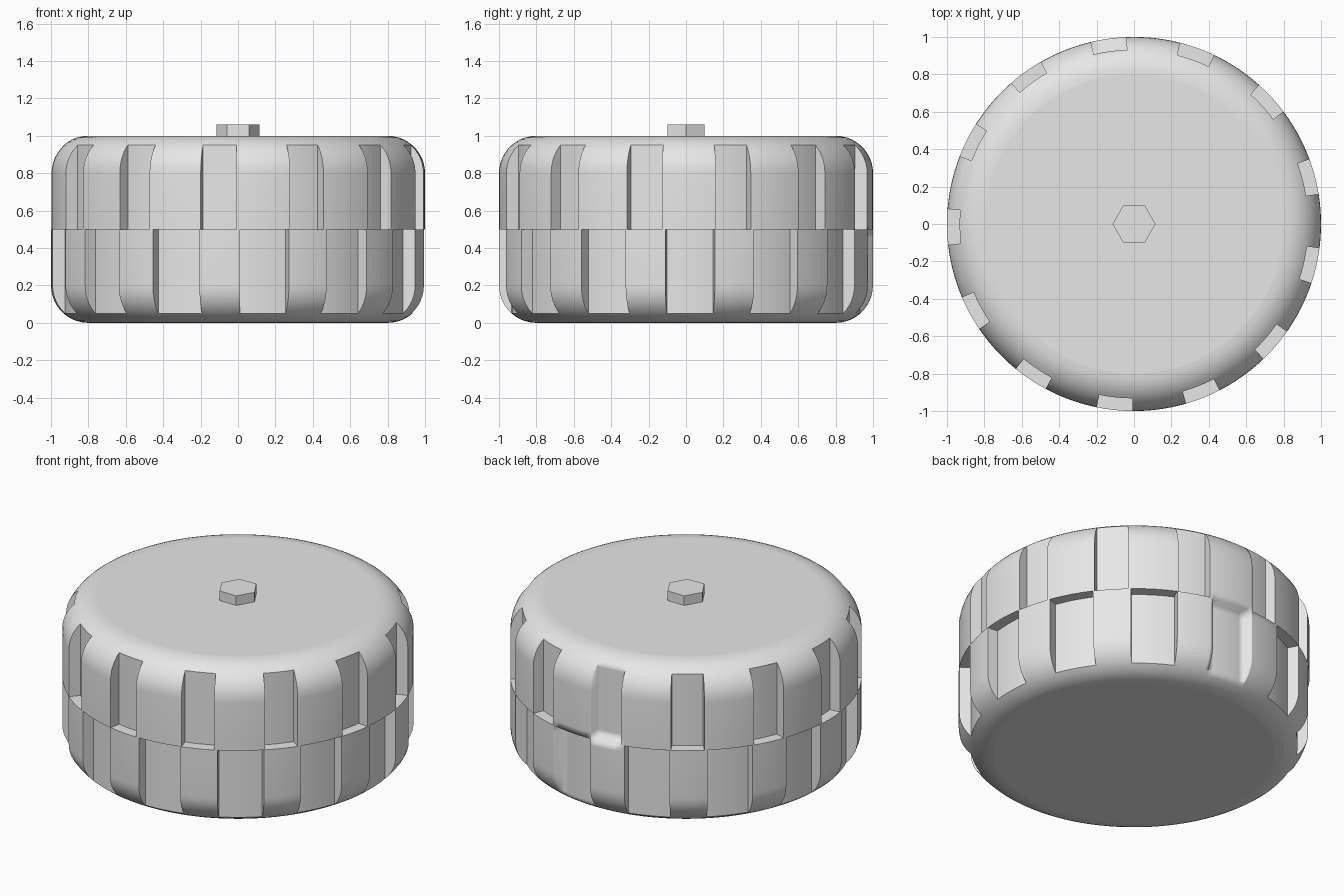
import bpy
import bmesh
from math import sin, cos, radians, degrees, atan2, sqrt, tau

cube = bpy.data.objects.get("Cube")
if cube:
    bpy.data.objects.remove(cube, do_unlink=True)

grey = bpy.data.materials.new("light_grey")
grey.use_nodes = True
grey.diffuse_color = (0.8, 0.8, 0.8, 1)
grey.node_tree.nodes["Principled BSDF"].inputs["Base Color"].default_value = (0.8, 0.8, 0.8, 1)

LUGS = 13
STEP = 360 / LUGS
START = -101.5          # angle where one upper notch begins
CORNER = 0.2            # shoulder rounding
NOTCH_Z = 0.05          # how close notches run to the flat sides
FLOOR = 1 - CORNER + sqrt(CORNER ** 2 - (CORNER - NOTCH_Z) ** 2)


def finish(bm, name):
    mesh = bpy.data.meshes.new(name)
    bm.to_mesh(mesh)
    bm.free()
    mesh.materials.append(grey)
    obj = bpy.data.objects.new(name, mesh)
    bpy.context.collection.objects.link(obj)
    return obj


def shoulder_profile():
    """Radius and height from the bottom rim up to the top rim."""
    key = degrees(atan2(CORNER - NOTCH_Z, FLOOR - 1 + CORNER))
    arc = [0, 8, 16, 24, 32, 40, key, 56, 64, 72, 81, 90]
    upper = [(1 - CORNER + CORNER * cos(radians(a)), 1 - CORNER + CORNER * sin(radians(a)))
             for a in arc]
    lower = [(r, 1 - z) for r, z in reversed(upper)]
    return lower + [(1, 0.46), (1, 0.5), (1, 0.54)] + upper


def tread_columns():
    """Angle edges around the wheel and which half is notched in each column."""
    edges, kinds = [], []
    spans = [(0, 11, 5, "upper"), (11, 12.1, 1, None),
             (12.1, 27.3, 7, "lower"), (27.3, STEP, 1, None)]
    for lug in range(LUGS):
        for a, b, count, kind in spans:
            for i in range(count):
                edges.append(radians(START + lug * STEP + a + (b - a) * i / count))
                kinds.append(kind)
    return edges, kinds


# Wheel body: rounded drum with two staggered rows of tread notches
rows = shoulder_profile()
angles, kinds = tread_columns()
cols, bands = len(angles), len(rows) - 1
bm = bmesh.new()


def notched(c, b):
    mid = (rows[b][1] + rows[b + 1][1]) / 2
    if not NOTCH_Z < mid < 1 - NOTCH_Z:
        return False
    return kinds[c % cols] == ("upper" if mid > 0.5 else "lower")


def point(c, b, cut):
    r, z = rows[b]
    r = min(r, FLOOR) if cut else r
    a = angles[c % cols]
    return bm.verts.new((r * cos(a), r * sin(a), z))


def quad(*corners):
    bm.faces.new([point(*corner) for corner in corners])


for c in range(cols):
    for b in range(bands):
        cut = notched(c, b)
        quad((c, b, cut), (c + 1, b, cut), (c + 1, b + 1, cut), (c, b + 1, cut))
        # Radial notch wall
        if cut != notched(c + 1, b):
            quad((c + 1, b, True), (c + 1, b, False), (c + 1, b + 1, False), (c + 1, b + 1, True))
        # Ledge at mid height
        if abs(rows[b + 1][1] - 0.5) < 0.001 and cut != notched(c, b + 1):
            quad((c, b + 1, True), (c + 1, b + 1, True), (c + 1, b + 1, False), (c, b + 1, False))

bmesh.ops.remove_doubles(bm, verts=bm.verts, dist=0.0001)
for f in bm.faces:
    f.smooth = True

# Flat side caps
for height in (0, 1):
    rim = [v for v in bm.verts if abs(v.co.z - height) < 0.0001]
    rim.sort(key=lambda v: atan2(v.co.y, v.co.x))
    bm.faces.new(rim).smooth = False
bmesh.ops.recalc_face_normals(bm, faces=bm.faces)

# Crisp notch edges, except for one softened pair at the back
for e in bm.edges:
    mid = (e.verts[0].co + e.verts[1].co) / 2
    soft = 76 < degrees(atan2(mid.y, mid.x)) < 103
    if len(e.link_faces) == 2 and not soft:
        e.smooth = e.calc_face_angle(0) < radians(30)
finish(bm, "wheel_body")

# Hexagonal hub nut
bm = bmesh.new()
base = [bm.verts.new((0.115 * cos(tau * i / 6), 0.115 * sin(tau * i / 6), 1)) for i in range(6)]
face = bm.faces.new(base)
top = bmesh.ops.extrude_face_region(bm, geom=[face])
bmesh.ops.translate(bm, vec=(0, 0, 0.06),
                    verts=[g for g in top["geom"] if isinstance(g, bmesh.types.BMVert)])
bmesh.ops.recalc_face_normals(bm, faces=bm.faces)
finish(bm, "hub_nut")
